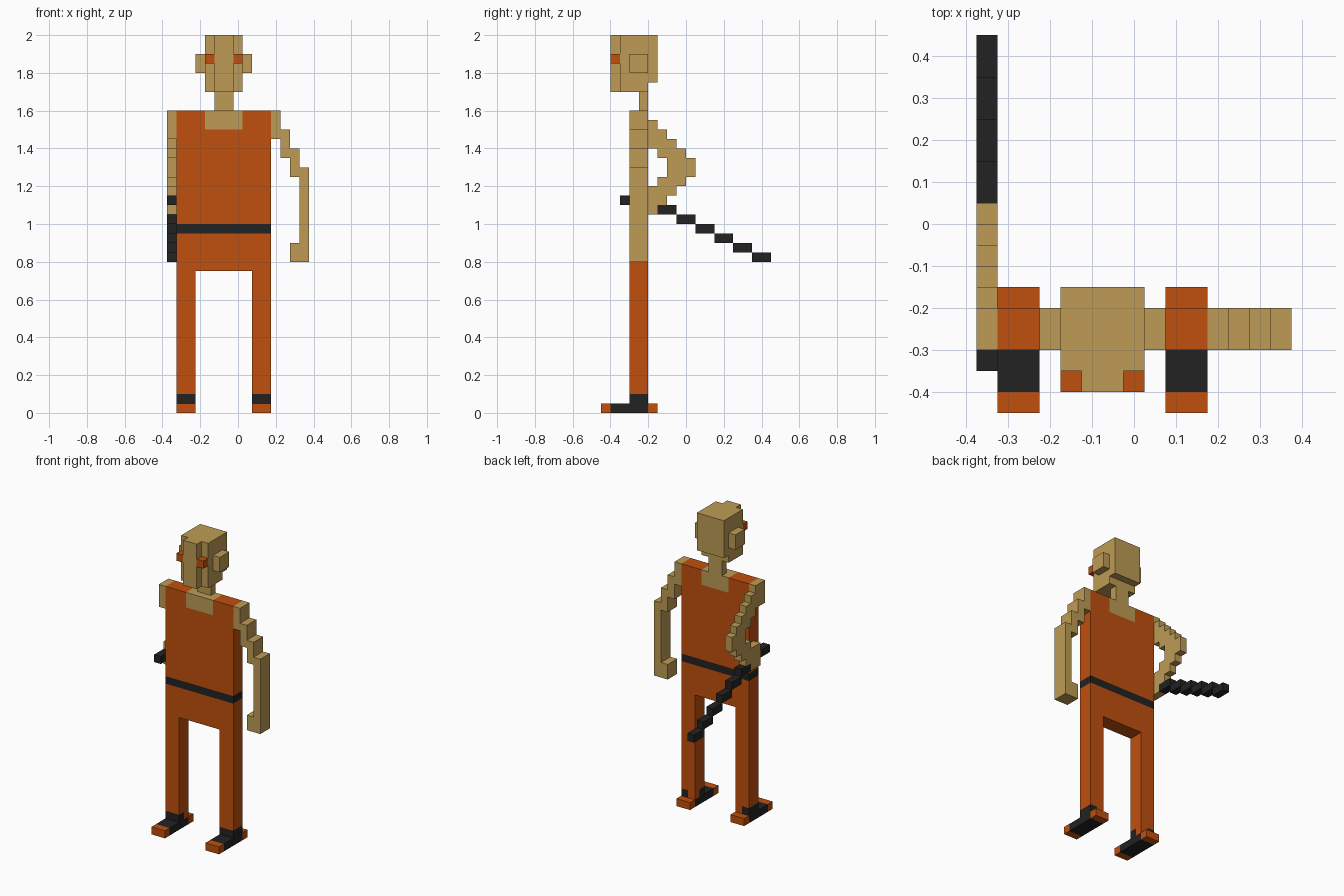
import bpy, bmesh

cube = bpy.data.objects.get("Cube")
if cube:
    bpy.data.objects.remove(cube, do_unlink=True)


def material(name, rgb):
    m = bpy.data.materials.new(name)
    m.use_nodes = True
    m.diffuse_color = (*rgb, 1)
    bsdf = next(n for n in m.node_tree.nodes if n.type == 'BSDF_PRINCIPLED')
    bsdf.inputs["Base Color"].default_value = (*rgb, 1)
    bsdf.inputs["Roughness"].default_value = 0.8
    return m


ORANGE = material("orange_cloth", (0.53, 0.08, 0.004))
SKIN = material("tan_skin", (0.51, 0.33, 0.09))
BLACK = material("black", (0.016, 0.016, 0.016))


def blocks(name, mat, *boxes):
    """One object made of boxes, each (x0, x1, y0, y1, z0, z1)."""
    bm = bmesh.new()
    for x0, x1, y0, y1, z0, z1 in boxes:
        cube_verts = bmesh.ops.create_cube(bm, size=1)["verts"]
        for v in cube_verts:
            v.co = (x1 if v.co.x > 0 else x0,
                    y1 if v.co.y > 0 else y0,
                    z1 if v.co.z > 0 else z0)
    me = bpy.data.meshes.new(name)
    bm.to_mesh(me)
    bm.free()
    me.materials.append(mat)
    ob = bpy.data.objects.new(name, me)
    bpy.context.collection.objects.link(ob)
    return ob


CX = -0.075            # body centre line
B0, B1 = -0.30, -0.20  # front and back of the body


def mirrored(side, a, b):
    """x range lying a..b away from the centre line."""
    return tuple(sorted((CX + side * a, CX + side * b)))


# Legs, ankles and feet
for side, word in ((1, "left"), (-1, "right")):
    leg = mirrored(side, 0.15, 0.25)
    inner = mirrored(side, 0.15, 0.20)
    outer = mirrored(side, 0.20, 0.25)
    blocks(word + "_leg", ORANGE, (*leg, B0, B1, 0.10, 0.75))
    blocks(word + "_shoe", BLACK,
           (*leg, -0.40, B1, 0, 0.05),
           (*leg, B0, -0.25, 0.05, 0.10),
           (*outer, -0.25, B1, 0.05, 0.10))
    blocks(word + "_shoe_tips", ORANGE,
           (*leg, -0.45, -0.40, 0, 0.05),
           (*leg, B1, -0.15, 0, 0.05),
           (*inner, -0.25, B1, 0.05, 0.10))

# Torso with belt and neckline
T = (-0.325, 0.175, B0, B1)
blocks("hips", ORANGE, (*T, 0.75, 0.95))
blocks("belt", BLACK, (*T, 0.95, 1.00))
blocks("shirt", ORANGE, (*T, 1.00, 1.50),
       *[(*mirrored(s, 0.10, 0.25), B0, B1, 1.50, 1.60) for s in (1, -1)])
blocks("neckline", SKIN, (-0.175, 0.025, B0, B1, 1.50, 1.60))

# Neck and head, with the raised middle of the face
blocks("neck", SKIN, (-0.125, -0.025, -0.25, B1, 1.60, 1.70))
blocks("head", SKIN,
       (-0.175, 0.025, -0.35, -0.15, 1.75, 2.00),
       (-0.175, 0.025, -0.35, -0.20, 1.70, 1.75))
blocks("face_ridge", SKIN, (-0.125, -0.025, -0.40, -0.35, 1.70, 2.00))
for side, word in ((1, "left"), (-1, "right")):
    blocks(word + "_ear", SKIN, (*mirrored(side, 0.10, 0.15), B0, B1, 1.80, 1.90))
    blocks(word + "_eye", ORANGE, (*mirrored(side, 0.05, 0.10), -0.40, -0.35, 1.85, 1.90))

# Left arm: stepped shoulder, hanging forearm, hand turned inwards
blocks("left_arm", SKIN,
       *[(0.175 + 0.05 * i, 0.225 + 0.05 * i, B0, B1, 1.45 - 0.1 * i, 1.60 - 0.1 * i)
         for i in range(3)],
       (0.325, 0.375, B0, B1, 0.80, 1.30))
blocks("left_hand", SKIN, (0.275, 0.325, B0, B1, 0.80, 0.90))

# Right arm: bent back at the elbow in single-column steps
R = (-0.375, -0.325)
columns = [(-0.20, 1.40, 1.55), (-0.15, 1.35, 1.50), (-0.10, 1.15, 1.45),
           (-0.05, 1.20, 1.40), (0.00, 1.25, 1.35), (-0.15, 1.10, 1.25)]
blocks("right_arm", SKIN, (*R, B0, B1, 1.45, 1.60),
       *[(*R, y, y + 0.05, z0, z1) for y, z0, z1 in columns])
blocks("right_hand", SKIN, (*R, -0.25, -0.15, 1.05, 1.20))

# Stick: handle ahead of the hand and a stepped shaft behind it
blocks("stick", BLACK, (*R, -0.35, -0.25, 1.10, 1.15),
       *[(*R, -0.15 + 0.1 * i, -0.05 + 0.1 * i, 1.05 - 0.05 * i, 1.10 - 0.05 * i)
         for i in range(6)])
